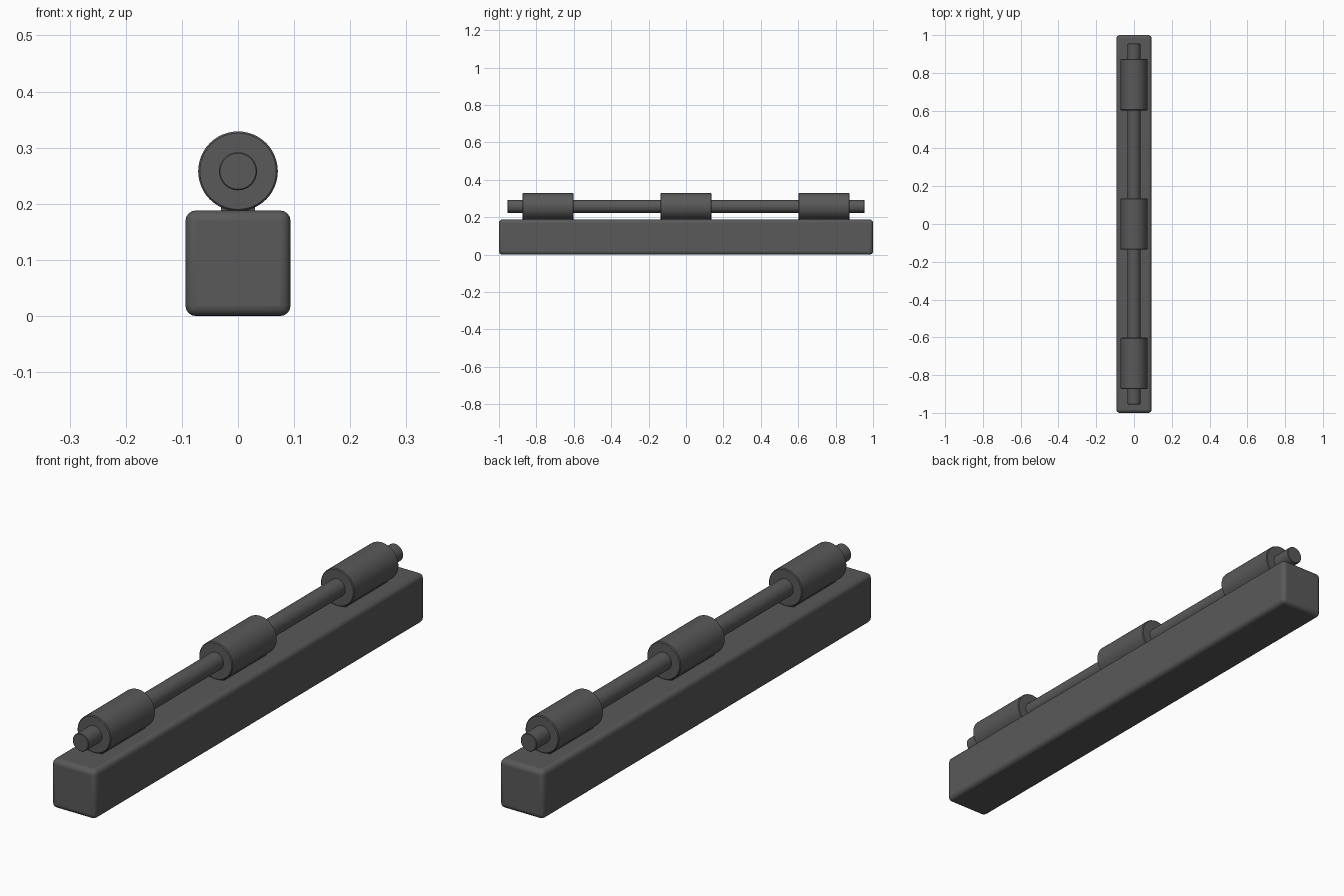
import bpy, math

if "Cube" in bpy.data.objects:
    bpy.data.objects.remove(bpy.data.objects["Cube"])

dark = bpy.data.materials.new("dark_grey")
dark.diffuse_color = (0.1, 0.1, 0.1, 1)
dark.use_nodes = True
dark.node_tree.nodes["Principled BSDF"].inputs["Base Color"].default_value = dark.diffuse_color
AXIS_Z = 0.258


def finish(ob, name, bevel=0, segments=1):
    ob.name = name
    ob.data.materials.append(dark)
    if bevel:
        m = ob.modifiers.new("rounded_edges", 'BEVEL')
        m.width, m.segments = bevel, segments
        m.limit_method, m.angle_limit = 'ANGLE', math.radians(40)
    return ob


def block(name, size, centre, bevel=0, segments=1):
    bpy.ops.mesh.primitive_cube_add(size=1, location=centre)
    ob = bpy.context.object
    ob.scale = size
    bpy.ops.object.transform_apply(location=False, rotation=False, scale=True)
    return finish(ob, name, bevel, segments)


def cylinder(name, radius, length, y, sides, bevel):
    bpy.ops.mesh.primitive_cylinder_add(
        vertices=sides, radius=radius, depth=length,
        location=(0, y, AXIS_Z), rotation=(math.pi / 2, 0, 0))
    ob = finish(bpy.context.object, name, bevel, 1)
    bpy.ops.object.shade_smooth_by_angle(angle=math.radians(5))
    return ob


# Long base bar with rounded edges
base = block("base_bar", (0.187, 2.0, 0.188), (0, 0, 0.094), 0.018, 4)
bpy.ops.object.shade_smooth_by_angle(angle=math.radians(30))

# Thin rod running through the sleeves
cylinder("rod", 0.034, 1.91, 0, 32, 0.002)

# Three sleeves, each on a small foot
for label, y in (("front", -0.738), ("middle", 0), ("back", 0.738)):
    cylinder(label + "_sleeve", 0.071, 0.272, y, 48, 0.003)
    block(label + "_foot", (0.06, 0.26, 0.04), (0, y, 0.2))
